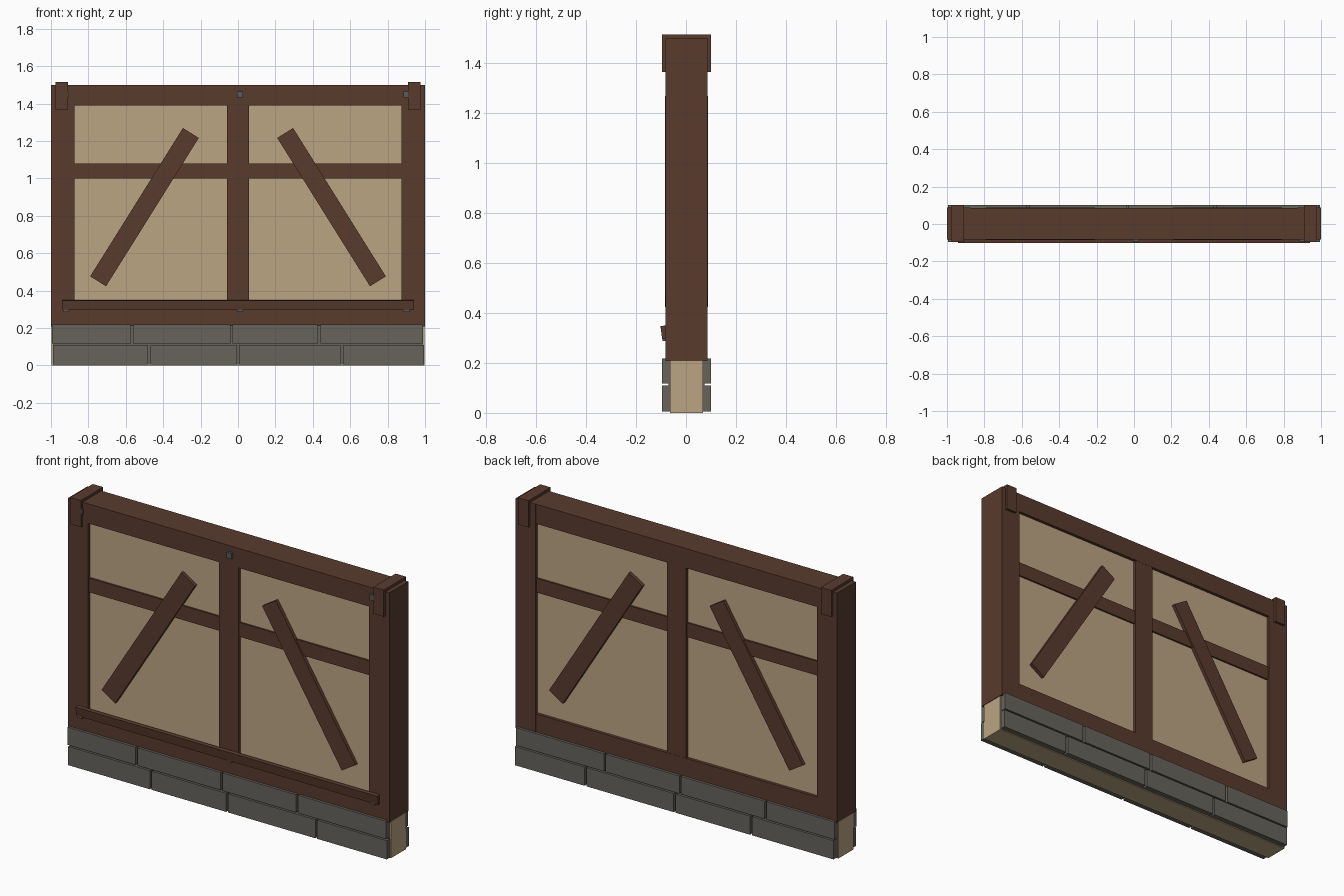
import bpy, math
from mathutils import Matrix, Vector

if "Cube" in bpy.data.objects:
    bpy.data.objects.remove(bpy.data.objects["Cube"])

YC = 0.002  # centre line of the wall thickness


def material(name, rgb):
    m = bpy.data.materials.new(name)
    m.diffuse_color = (*rgb, 1.0)
    m.use_nodes = True
    m.node_tree.nodes["Principled BSDF"].inputs["Base Color"].default_value = m.diffuse_color
    return m


WOOD = material("dark_wood", (0.098, 0.043, 0.026))
PLASTER = material("plaster", (0.50, 0.375, 0.225))
STONE = material("grey_stone", (0.135, 0.127, 0.107))
IRON = material("iron", (0.095, 0.10, 0.105))


def box(name, x, y, z, mat, rot=None):
    """Box from (min, max) ranges, optionally turned about its centre."""
    size = [b - a for a, b in (x, y, z)]
    centre = Vector([(a + b) / 2 for a, b in (x, y, z)])
    bpy.ops.mesh.primitive_cube_add(size=1)
    ob = bpy.context.object
    ob.name = ob.data.name = name
    m = Matrix.Diagonal((*size, 1))
    if rot:
        m = Matrix.Rotation(rot[0], 4, rot[1]) @ m
    ob.data.transform(m)
    ob.location = centre
    ob.data.materials.append(mat)
    return ob


def depth(d):
    return (YC - d, YC + d)


# Plaster core, a hair inside the timber ends
box("plaster_core", (-0.997, 0.997), depth(0.067), (0, 1.496), PLASTER)

# Timber frame running through the wall
box("top_beam", (-0.999, 0.999), depth(0.084), (1.39, 1.5), WOOD)
box("bottom_beam", (-0.999, 0.999), depth(0.084), (0.21, 0.32), WOOD)
box("middle_rail", (-0.99, 0.99), depth(0.077), (1.0, 1.08), WOOD)
box("centre_post", (-0.06, 0.06), depth(0.083), (0.215, 1.495), WOOD)

for side, s in (("left", -1), ("right", 1)):
    # Corner posts
    box(side + "_post", sorted((s * 0.875, s * 1.0)), depth(0.085),
        (0.208, 1.499), WOOD)
    # Straps wrapped over the top corners
    box(side + "_strap", sorted((s * 0.91, s * 0.975)), depth(0.099),
        (1.365, 1.515), WOOD)
    # Diagonal braces
    low, high = Vector((s * 0.748, 0.45)), Vector((s * 0.252, 1.243))
    mid, d = (low + high) / 2, high - low
    h = d.length / 2
    box(side + "_brace", (mid.x - 0.05, mid.x + 0.05), depth(0.087),
        (mid.y - h, mid.y + h), WOOD, (math.atan2(d.x, d.y), 'Y'))

# Slightly tilted ledge on the front
box("front_ledge", (-0.94, 0.94), (-0.099, -0.079), (0.297, 0.349), WOOD,
    (math.radians(8), 'X'))

# Square nail heads
for x in (-0.92, 0.01, 0.9):
    for z in (0.303, 1.45):
        box("nail_head", (x - 0.016, x + 0.016), (-0.094, -0.075),
            (z - 0.016, z + 0.016), IRON)

# Stone footing: two staggered courses on both faces
COURSES = (
    ("lower", 0.005, 0.11, (-0.995, -0.475, 0.0, 0.555, 1.0)),
    ("upper", 0.118, 0.218, (-1.0, -0.565, -0.035, 0.435, 0.995)),
)
for face, s in (("front", -1), ("back", 1)):
    box(face + "_mortar", (-0.99, 0.99),
        sorted((YC + s * 0.06, YC + s * 0.072)), (0.005, 0.212), STONE)
    for course, z0, z1, joints in COURSES:
        for a, b in zip(joints, joints[1:]):
            box(f"{face}_{course}_stone", (a + 0.006, b - 0.006),
                sorted((YC + s * 0.07, YC + s * 0.099)), (z0, z1), STONE)
